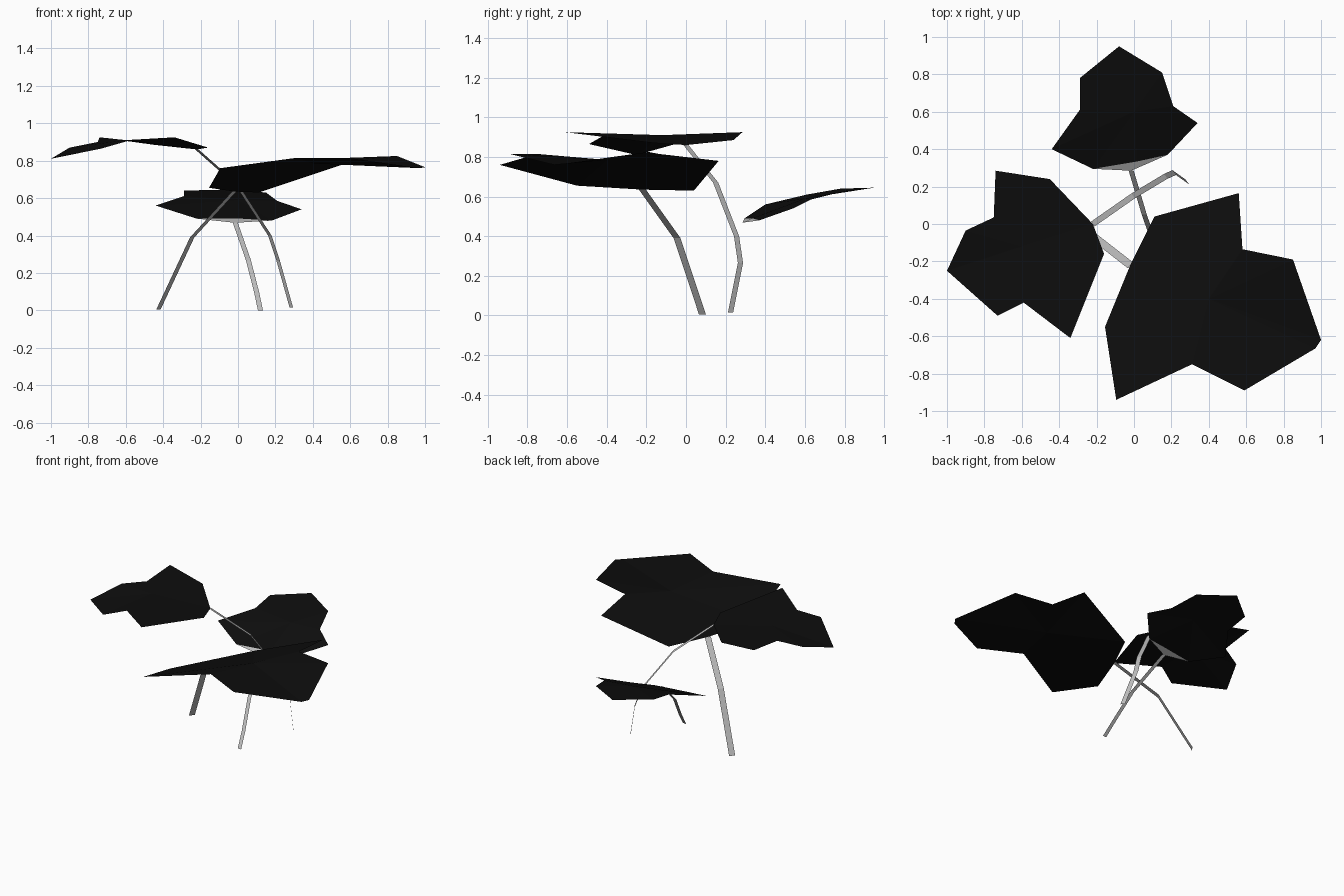
import bpy
import bmesh
from mathutils import Vector

# Remove the default cube only
default_cube = bpy.data.objects.get("Cube")
if default_cube:
    bpy.data.objects.remove(default_cube, do_unlink=True)


def make_material(name, value):
    material = bpy.data.materials.new(name)
    material.use_nodes = True
    colour = (value, value, value, 1)
    material.diffuse_color = colour
    shader = material.node_tree.nodes.get("Principled BSDF")
    shader.inputs["Base Color"].default_value = colour
    shader.inputs["Roughness"].default_value = 0.9
    return material


leaf_black = make_material("leaf black", 0.004)
stem_grey = make_material("stem grey", 0.5)


def finish(name, bm, material):
    """Turn a bmesh into a flat shaded object with one colour."""
    mesh = bpy.data.meshes.new(name)
    bm.normal_update()
    bm.to_mesh(mesh)
    bm.free()
    mesh.materials.append(material)
    scene_object = bpy.data.objects.new(name, mesh)
    bpy.context.scene.collection.objects.link(scene_object)
    return scene_object


def make_leaf(name, centre, outline):
    """Faceted leaf blade: a fan of triangles around a raised centre."""
    bm = bmesh.new()
    middle = bm.verts.new(centre)
    rim = [bm.verts.new(point) for point in outline]
    for current, following in zip(rim, rim[1:] + rim[:1]):
        bm.faces.new((middle, following, current))
    return finish(name, bm, leaf_black)


def make_stem(name, path, side, width):
    """Flat bent ribbon that follows a path, widened along one direction."""
    bm = bmesh.new()
    offset = Vector(side).normalized() * width / 2
    previous = None
    for point in path:
        pair = [bm.verts.new(Vector(point) + sign * offset) for sign in (-1, 1)]
        if previous:
            bm.faces.new((previous[0], previous[1], pair[1], pair[0]))
        previous = pair
    return finish(name, bm, stem_grey)


# Low leaf at the back, rising towards its tip
make_leaf("back_leaf", (0, .6, .59), [
    (-.08, .95, .645), (.15, .81, .63), (.21, .63, .585), (.34, .54, .54),
    (.18, .37, .48), (.02, .335, .49), (-.22, .295, .49), (-.44, .4, .56),
    (-.29, .61, .61), (-.29, .78, .64)])

# High leaf on the model's right, drooping at its tip
make_leaf("right_leaf", (-.6, -.12, .91), [
    (-.74, .285, .925), (-.45, .24, .885), (-.22, 0, .86), (-.16, -.16, .87),
    (-.34, -.61, .925), (-.59, -.42, .905), (-.73, -.49, .865),
    (-1, -.25, .81), (-.9, -.035, .87), (-.75, .035, .9)])

# Large leaf at the front left
make_leaf("front_leaf", (.4, -.4, .785), [
    (.56, .165, .78), (.58, -.135, .815), (.85, -.19, .825), (1, -.62, .765),
    (.97, -.665, .76), (.59, -.89, .815), (.31, -.75, .815),
    (-.095, -.94, .76), (-.155, -.55, .655), (-.02, -.22, .635),
    (.11, .04, .63)])

# Three ribbon stems, each flat across its own bending direction
make_stem("back_leaf_stem", [
    (-.015, .285, .47), (.055, .05, .27), (.1, -.08, .095), (.12, -.155, 0)],
    side=(1, 0, 0), width=.027)
make_stem("right_leaf_stem", [
    (-.22, 0, .86), (-.005, .15, .67), (.17, .255, .4), (.215, .275, .265),
    (.285, .225, .015)],
    side=(.58, -.81, 0), width=.032)
make_stem("front_leaf_stem", [
    (-.02, -.22, .635), (-.245, -.045, .39), (-.425, .083, .005)],
    side=(.55, .83, 0), width=.042)

# Flared joint where the back stem spreads into its leaf
joint = bmesh.new()
joint.faces.new([joint.verts.new(point) for point in (
    (-.22, .295, .49), (-.015, .285, .468), (.18, .37, .48),
    (.02, .335, .49))])
finish("back_leaf_joint", joint, stem_grey)
